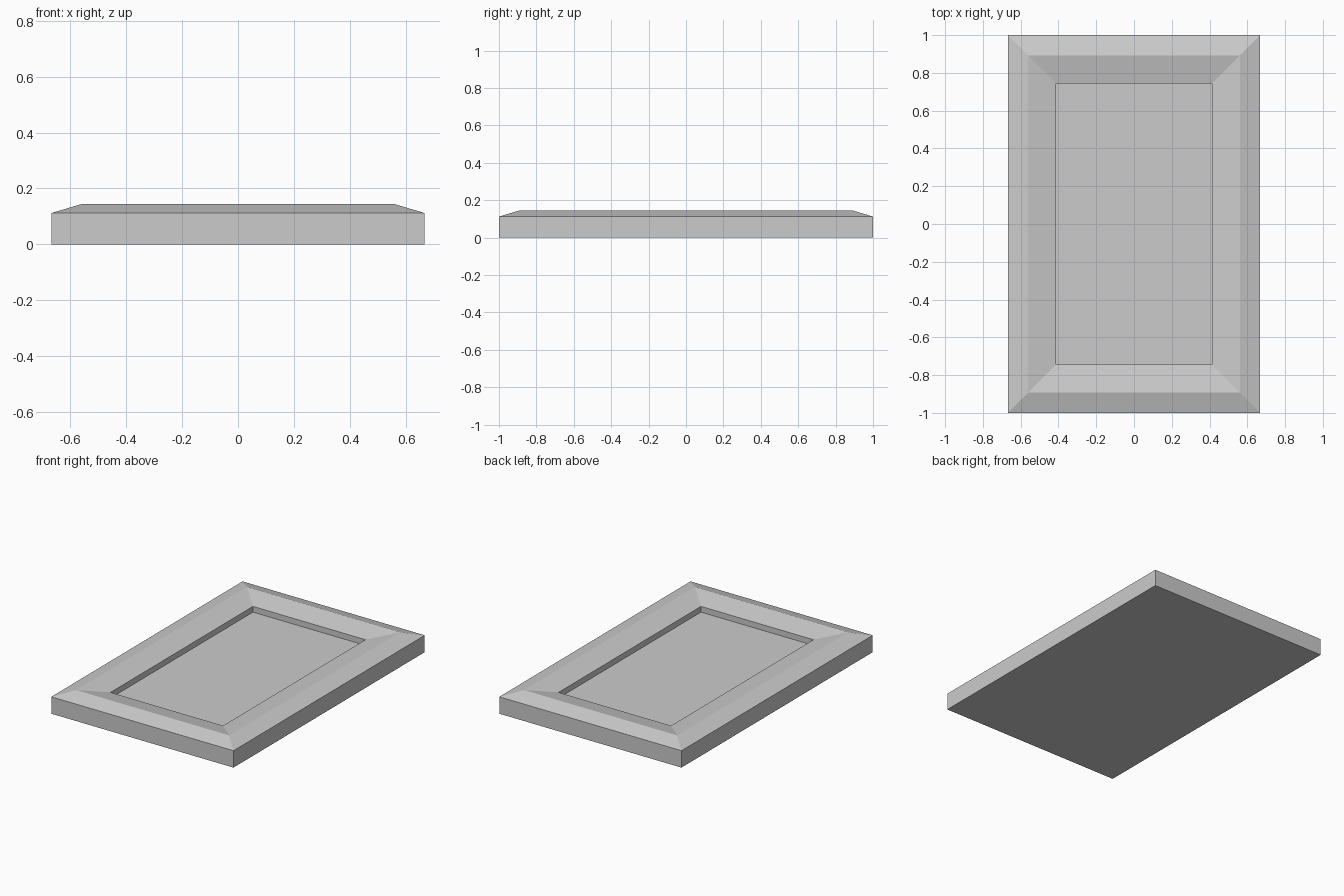
import bpy
import bmesh

if "Cube" in bpy.data.objects:
    bpy.data.objects.remove(bpy.data.objects["Cube"], do_unlink=True)

HALF_X, HALF_Y = 0.667, 1.0

grey = bpy.data.materials.new("plain_grey")
grey.use_nodes = True
colour = (0.6, 0.6, 0.6, 1)
grey.diffuse_color = colour
grey.node_tree.nodes["Principled BSDF"].inputs["Base Color"].default_value = colour

# Tray section from the outer base edge to the recessed panel: (inset, height)
profile = [(0, 0), (0, 0.112), (0.107, 0.144), (0.255, 0.112), (0.255, 0.074)]

bm = bmesh.new()


def ring(inset, z):
    x, y = HALF_X - inset, HALF_Y - inset
    return [bm.verts.new((sx * x, sy * y, z))
            for sx, sy in ((-1, -1), (1, -1), (1, 1), (-1, 1))]


rings = [ring(*point) for point in profile]

# Mitred frame sides
for low, high in zip(rings, rings[1:]):
    for i in range(4):
        j = (i + 1) % 4
        bm.faces.new((low[i], low[j], high[j], high[i]))

# Underside and recessed panel
bm.faces.new(rings[0][::-1])
bm.faces.new(rings[-1])
bm.normal_update()

mesh = bpy.data.meshes.new("framed_panel")
bm.to_mesh(mesh)
bm.free()
mesh.materials.append(grey)
panel = bpy.data.objects.new("framed_panel", mesh)
bpy.context.collection.objects.link(panel)
